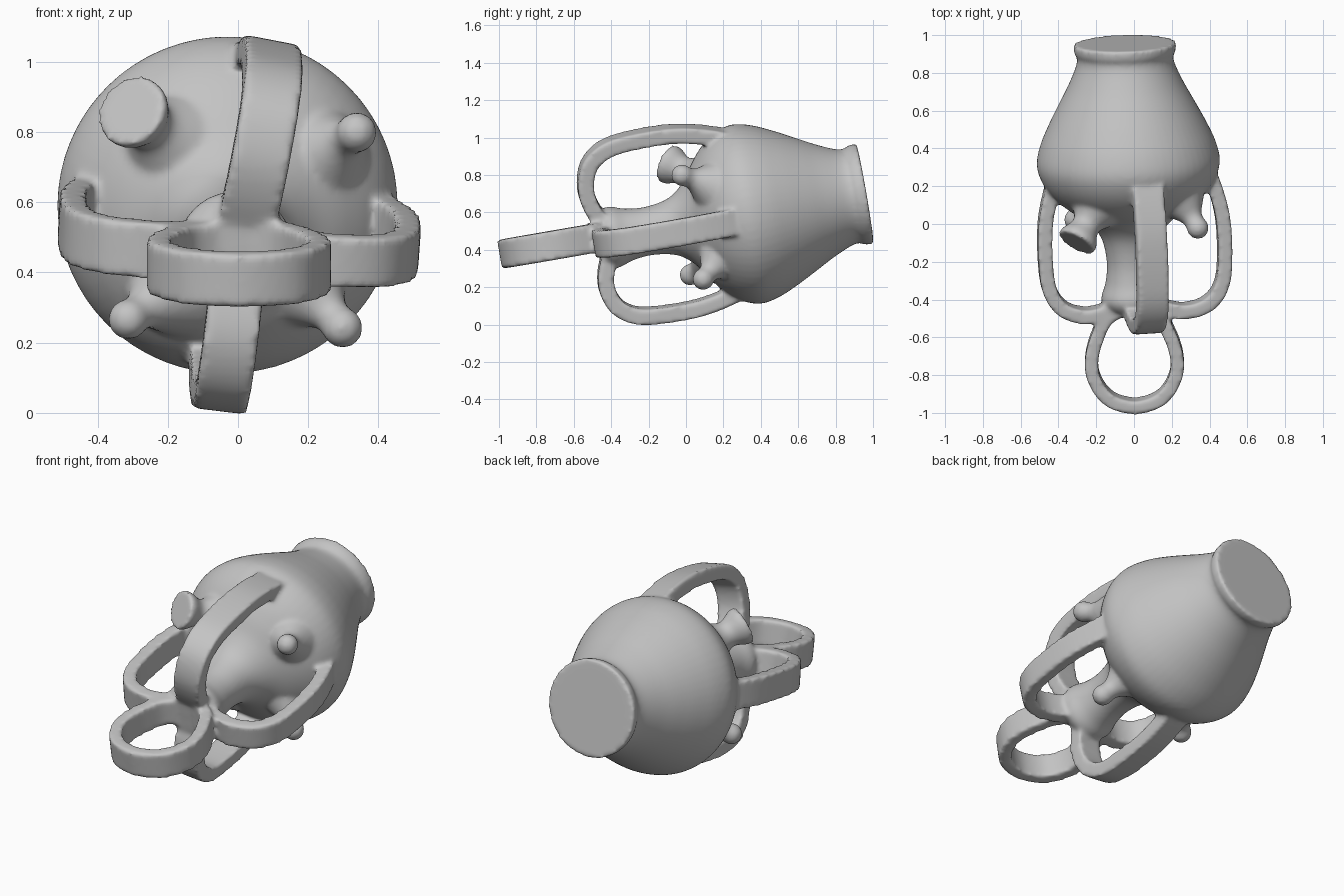
import bpy, bmesh, math
from mathutils import Vector, Matrix

if "Cube" in bpy.data.objects:
    bpy.data.objects.remove(bpy.data.objects["Cube"])

# Tilted frame of the jar: x = sideways, y = along the axis, z = up
FRAME = Matrix(((1.0, -0.03, 0.0, -0.02),
                (0.03, 0.985, -0.17, 0.0),
                (0.0, 0.17, 0.985, 0.535),
                (0.0, 0.0, 0.0, 1.0)))
clay = bpy.data.materials.new("grey clay")
clay.diffuse_color = (0.55, 0.55, 0.55, 1)
clay.use_nodes = True
clay.node_tree.nodes["Principled BSDF"].inputs["Base Color"].default_value = clay.diffuse_color
parts = []


def smooth_points(pts, closed=False, steps=5):
    """Catmull-Rom curve through the points."""
    pts = [Vector(p) for p in pts]
    n = len(pts)
    get = (lambda i: pts[i % n]) if closed else (lambda i: pts[max(0, min(n - 1, i))])
    out = []
    for i in range(n if closed else n - 1):
        a, b, c, d = (get(i + k) for k in (-1, 0, 1, 2))
        for s in range(steps):
            t = s / steps
            out.append(0.5 * (2 * b + (c - a) * t + (2 * a - 5 * b + 4 * c - d) * t * t
                              + (3 * b - a - 3 * c + d) * t ** 3))
    if not closed:
        out.append(pts[-1])
    return out


def skin(name, rings, closed=False):
    """Bridge rings of points into a solid."""
    bm = bmesh.new()
    loops = [[bm.verts.new(p) for p in r] for r in rings]
    n, m = len(loops), len(loops[0])
    for i in range(n if closed else n - 1):
        a, b = loops[i], loops[(i + 1) % n]
        for j in range(m):
            k = (j + 1) % m
            bm.faces.new((a[j], a[k], b[k], b[j]))
    if not closed:
        bm.faces.new(loops[0])
        bm.faces.new(loops[-1])
    bmesh.ops.recalc_face_normals(bm, faces=bm.faces)
    me = bpy.data.meshes.new(name)
    bm.to_mesh(me)
    bm.free()
    me.materials.append(clay)
    ob = bpy.data.objects.new(name, me)
    bpy.context.collection.objects.link(ob)
    parts.append(ob)
    return ob


def lathe(name, origin, direction, profile, sides):
    """Turned solid; profile holds (distance, radius) pairs."""
    rot = Vector(direction).to_track_quat('Z', 'Y')
    rings = []
    for t, r in smooth_points(profile, steps=4):
        r = max(r, 0.004)
        rings.append([Vector(origin) + rot @ Vector((r * math.cos(a), r * math.sin(a), t))
                      for a in (2 * math.pi * k / sides for k in range(sides))])
    return skin(name, rings)


def band(name, path, side, width, thick, closed=False):
    """Flat strap swept along a path; side is its width direction."""
    pts = smooth_points(path, closed)
    side = Vector(side).normalized()
    n = len(pts)
    rings = []
    for i, p in enumerate(pts):
        nxt = pts[(i + 1) % n] if closed else pts[min(i + 1, n - 1)]
        prv = pts[i - 1] if closed else pts[max(i - 1, 0)]
        out = (nxt - prv).normalized().cross(side).normalized()
        rings.append([FRAME @ (p + side * u * width / 2 + out * v * thick / 2)
                      for u, v in ((-1, -1), (1, -1), (1, 1), (-1, 1))])
    return skin(name, rings, closed)


# Jar body with the flared stem in front and flat base behind
body = lathe("jar_body", FRAME.translation, FRAME.to_3x3() @ Vector((0, 1, 0)),
             [(-0.485, 0.10), (-0.44, 0.15), (-0.39, 0.165), (-0.31, 0.14), (-0.2, 0.13),
              (-0.07, 0.155), (0.02, 0.225), (0.09, 0.325), (0.16, 0.405), (0.24, 0.46),
              (0.33, 0.485), (0.43, 0.465), (0.54, 0.417), (0.65, 0.36), (0.75, 0.307),
              (0.85, 0.263), (0.9, 0.255), (0.925, 0.268), (0.972, 0.272)], 64)

# Four strap handles from stem to shoulder (roll, scale, stretch, width, thickness)
HANDLE = [(0.34, 0.38), (0.16, 0.44), (0, 0.472), (-0.2, 0.475), (-0.34, 0.455),
          (-0.435, 0.39), (-0.475, 0.28), (-0.46, 0.17), (-0.40, 0.04)]
for label, roll, scale, stretch, width, thick in (
        ("top", 11, 1.06, 1.05, 0.165, 0.085), ("right", 94, 1.01, 1.0, 0.145, 0.075),
        ("bottom", 187, 0.96, 1.0, 0.155, 0.085), ("left", 273, 0.99, 1.01, 0.16, 0.075)):
    a = math.radians(roll)
    path = [(0.015 + math.sin(a) * r * scale, t * stretch, math.cos(a) * r * scale)
            for t, r in HANDLE]
    band(label + "_handle", path, (math.cos(a), 0, -math.sin(a)), width, thick)

# Egg-shaped front loop
half = [(0.14, -0.93), (0.215, -0.82), (0.225, -0.71), (0.19, -0.59), (0.13, -0.49)]
loop = [(0, -0.975)] + half + [(0, -0.44)] + [(-x, t) for x, t in reversed(half)]
band("front_loop", [(x, t, 0.012) for x, t in loop], (0, 0, 1), 0.155, 0.07, True)

# Flared spout
lathe("spout", (-0.305, -0.1, 0.862), (0.46, 0.82, -0.36),
      [(0, 0.107), (0.035, 0.103), (0.09, 0.077), (0.13, 0.08), (0.18, 0.115), (0.27, 0.19)], 24)

# Round-ended knobs
KNOB = [(0, 0), (0.01, 0.03), (0.03, 0.05), (0.06, 0.058), (0.09, 0.053),
        (0.12, 0.056), (0.16, 0.08), (0.25, 0.15)]
for label, centre, out in (("upper_right", (0.34, -0.025, 0.80), (0.45, -0.8, 0.28)),
                           ("lower_right", (0.3, 0.09, 0.24), (0.55, -0.5, -0.6)),
                           ("lower_left", (-0.315, 0.02, 0.265), (-0.6, -0.65, -0.4))):
    d = Vector(out).normalized()
    lathe(label + "_knob", Vector(centre) + d * 0.055, -d, KNOB, 20)

# Fuse all parts into one softly blended clay piece
bpy.ops.object.select_all(action='DESELECT')
for ob in parts:
    ob.select_set(True)
bpy.context.view_layer.objects.active = body
bpy.ops.object.join()
body.name = "handled_jar"
fuse = body.modifiers.new("fuse", 'REMESH')
fuse.mode = 'VOXEL'
fuse.voxel_size = 0.012
fuse.use_smooth_shade = True
soften = body.modifiers.new("soften", 'SMOOTH')
soften.factor = 0.5
soften.iterations = 6
